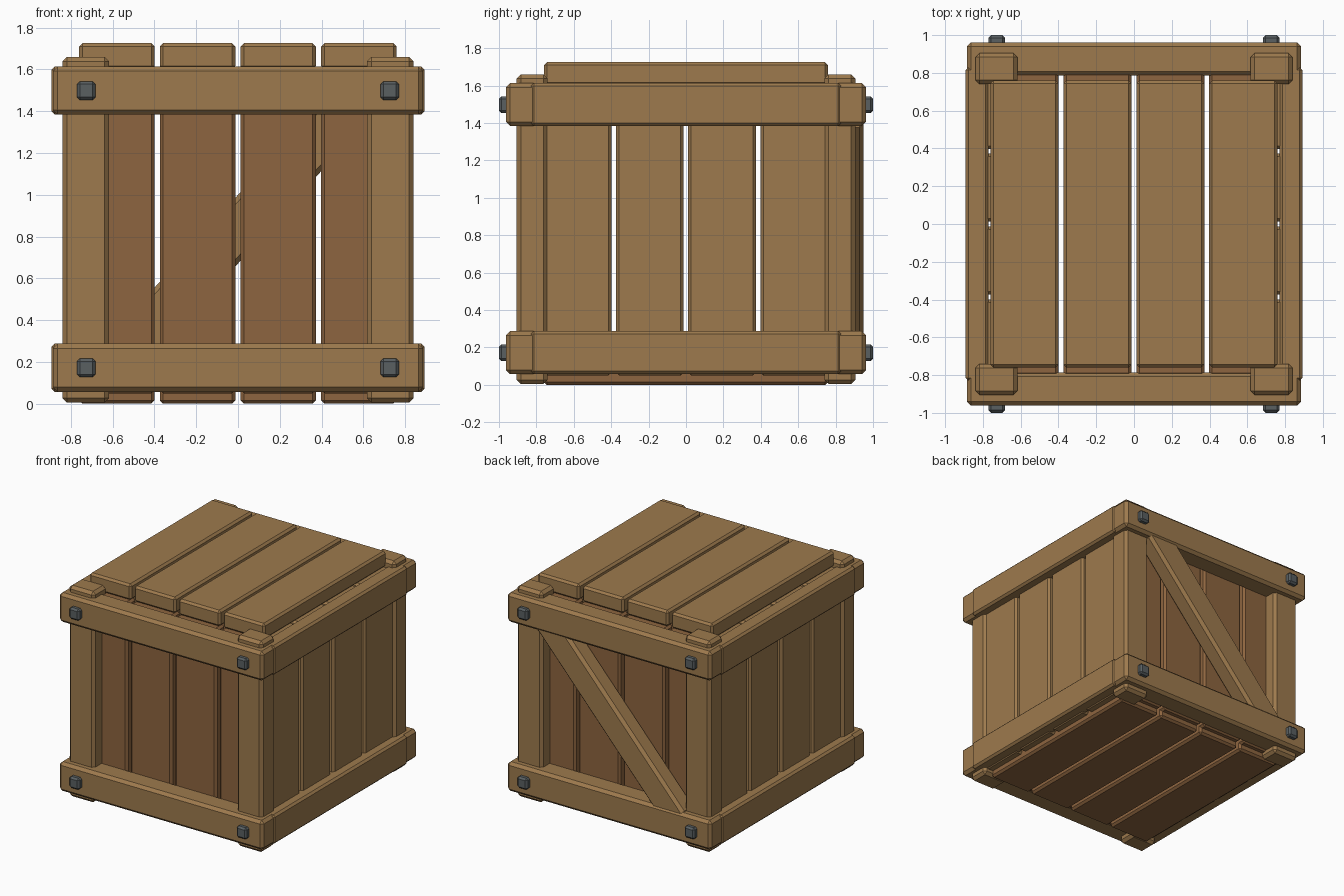
import bpy, bmesh, math
from mathutils import Matrix

if "Cube" in bpy.data.objects:
    bpy.data.objects.remove(bpy.data.objects["Cube"])


def material(name, rgb):
    m = bpy.data.materials.new(name)
    m.diffuse_color = (*rgb, 1)
    m.use_nodes = True
    m.node_tree.nodes["Principled BSDF"].inputs["Base Color"].default_value = m.diffuse_color
    return m


LIGHT = material("light_wood", (0.34, 0.195, 0.075))
DARK = material("dark_wood", (0.27, 0.13, 0.05))
METAL = material("bolt_metal", (0.10, 0.115, 0.12))


def box(name, xr, yr, zr, mat, bevel=0.02, rot_y=0.0):
    """Chamfered flat-shaded box given by its x, y and z ranges."""
    size = [r[1] - r[0] for r in (xr, yr, zr)]
    bm = bmesh.new()
    bmesh.ops.create_cube(bm, size=1, matrix=Matrix.Diagonal((*size, 1)))
    bmesh.ops.bevel(bm, geom=bm.edges[:], offset=bevel, segments=1,
                    affect='EDGES', profile=0.5)
    me = bpy.data.meshes.new(name)
    bm.to_mesh(me)
    bm.free()
    me.materials.append(mat)
    ob = bpy.data.objects.new(name, me)
    ob.location = [(r[0] + r[1]) / 2 for r in (xr, yr, zr)]
    ob.rotation_euler.y = rot_y
    bpy.context.collection.objects.link(ob)
    return ob


def side(s, a, b):
    """Range a..b mirrored to the negative side when s is -1."""
    return (a, b) if s > 0 else (-b, -a)


SIDES = (("pos", 1), ("neg", -1))

# Plank panels: four boards per face
W, GAP = 0.361, 0.025
for i in range(4):
    a = -0.76 + i * (W + GAP)
    r = (a, a + W)
    box(f"top_plank_{i}", r, (-0.76, 0.76), (1.60, 1.725), LIGHT, 0.016)
    box(f"bottom_plank_{i}", r, (-0.76, 0.76), (0.0, 0.12), DARK, 0.016)
    for n, s in SIDES:
        box(f"end_plank_{n}_{i}", r, side(s, 0.69, 0.805), (0.05, 1.60), DARK, 0.016)
        box(f"side_plank_{n}_{i}", side(s, 0.70, 0.82), r, (0.05, 1.60), LIGHT, 0.016)

# Corner posts
for nx, sx in SIDES:
    for ny, sy in SIDES:
        box(f"corner_post_{nx}_{ny}", side(sx, 0.617, 0.84), side(sy, 0.74, 0.905),
            (0.005, 1.66), LIGHT, 0.022)

# Rails around the top and bottom, with bolts on the front and back
for level, z in (("lower", 0.172), ("upper", 1.498)):
    zr = (z - 0.115, z + 0.115)
    for n, s in SIDES:
        box(f"{level}_end_rail_{n}", (-0.885, 0.885), side(s, 0.786, 0.962), zr, LIGHT, 0.022)
        box(f"{level}_side_rail_{n}", side(s, 0.77, 0.893), (-0.83, 0.83), zr, LIGHT, 0.016)
        for nx, sx in SIDES:
            box(f"{level}_bolt_{n}_{nx}", side(sx, 0.682, 0.77), side(s, 0.93, 1.0),
                (z - 0.045, z + 0.045), METAL, 0.014)

# Diagonal brace on the back
box("back_brace", (-0.85, 0.85), (0.80, 0.95), (0.725, 0.945), LIGHT, 0.022,
    rot_y=-math.radians(48))
